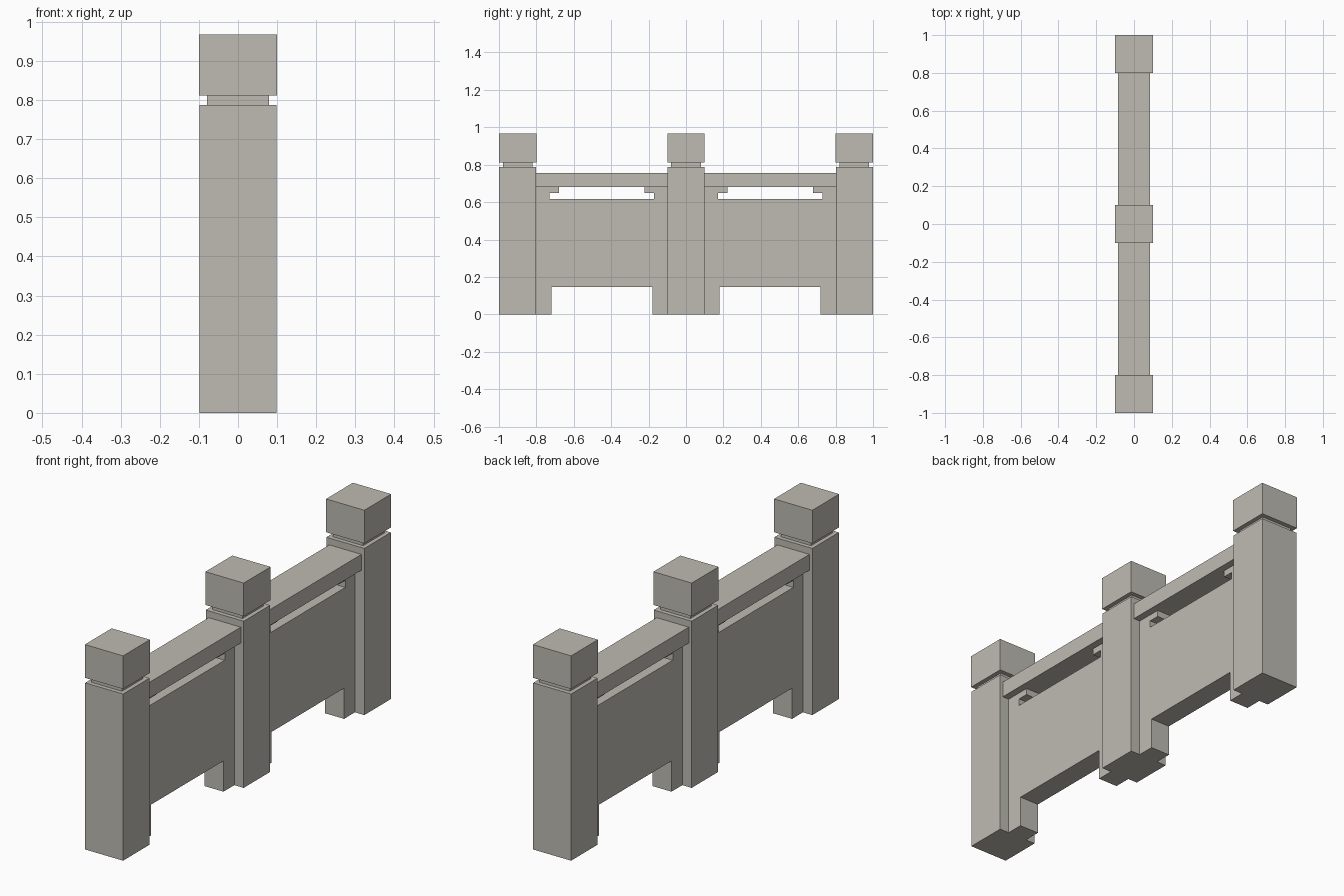
import bpy
import bmesh

cube = bpy.data.objects.get("Cube")
if cube:
    bpy.data.objects.remove(cube, do_unlink=True)

# One pale stone colour
stone = bpy.data.materials.new("pale_stone")
stone.use_nodes = True
COLOUR = (0.515, 0.497, 0.445, 1.0)
stone.diffuse_color = COLOUR
stone.node_tree.nodes["Principled BSDF"].inputs["Base Color"].default_value = COLOUR


def finish(name, bm):
    bmesh.ops.recalc_face_normals(bm, faces=bm.faces)
    mesh = bpy.data.meshes.new(name)
    bm.to_mesh(mesh)
    bm.free()
    mesh.materials.append(stone)
    obj = bpy.data.objects.new(name, mesh)
    bpy.context.collection.objects.link(obj)
    return obj


def box(name, half_x, y0, y1, z0, z1):
    """Box centred on x = 0."""
    bm = bmesh.new()
    bmesh.ops.create_cube(bm, size=1)
    bmesh.ops.scale(bm, vec=(2 * half_x, y1 - y0, z1 - z0), verts=bm.verts)
    bmesh.ops.translate(bm, vec=(0, (y0 + y1) / 2, (z0 + z1) / 2), verts=bm.verts)
    return finish(name, bm)


def slab(name, half_x, outline):
    """Extrude a (y, z) outline across x."""
    bm = bmesh.new()
    face = bm.faces.new([bm.verts.new((-half_x, y, z)) for y, z in outline])
    side = bmesh.ops.extrude_face_region(bm, geom=[face])
    verts = [v for v in side["geom"] if isinstance(v, bmesh.types.BMVert)]
    bmesh.ops.translate(bm, vec=(2 * half_x, 0, 0), verts=verts)
    return finish(name, bm)


# Posts: shaft, recessed neck, square cap
for place, y in (("front", -0.9), ("middle", 0.0), ("back", 0.9)):
    for part, half, z0, z1 in (("post", 0.099, 0.0, 0.787),
                               ("neck", 0.079, 0.787, 0.811),
                               ("cap", 0.1, 0.811, 0.968)):
        box(f"{place}_{part}", half, y - half, y + half, z0, z1)

# Half outline of a panel, from its middle out to a post:
# arched foot below, stepped corbel above
HALF_PANEL = [(0.27, 0.145), (0.27, 0.0), (0.352, 0.0), (0.352, 0.68),
              (0.228, 0.68), (0.228, 0.65), (0.28, 0.65), (0.28, 0.617)]
OUTLINE = HALF_PANEL + [(-y, z) for y, z in reversed(HALF_PANEL)]

# Panels and hand rails between the posts
for place, mid in (("front", -0.45), ("back", 0.45)):
    slab(f"{place}_panel", 0.05, [(mid + y, z) for y, z in OUTLINE])
    box(f"{place}_rail", 0.084, mid - 0.352, mid + 0.352, 0.68, 0.755)
